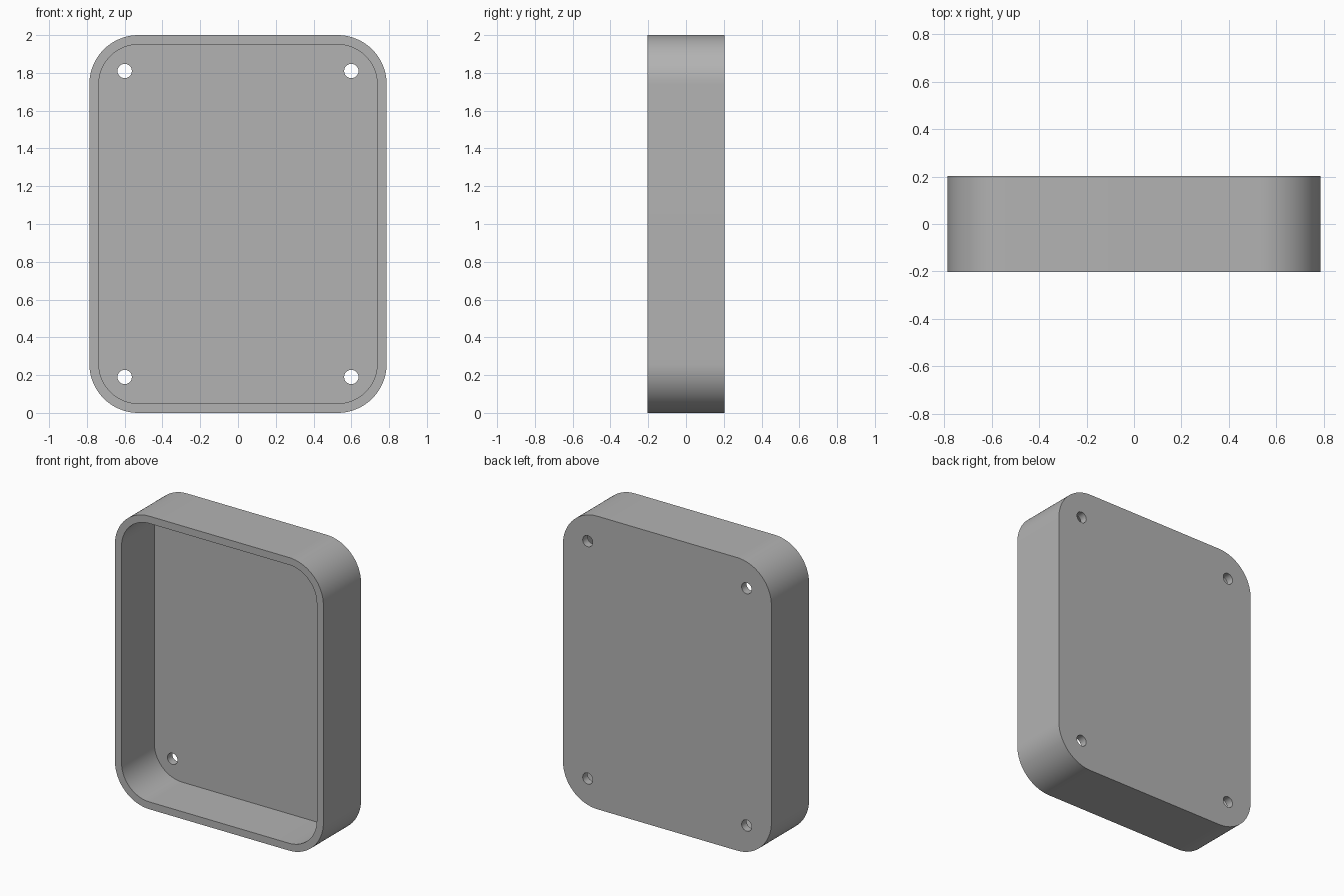
import bpy, bmesh, math

if "Cube" in bpy.data.objects:
    bpy.data.objects.remove(bpy.data.objects["Cube"])

W, H, D = 0.787, 1.0, 0.203      # half width, half height, half depth
R, WALL, FLOOR = 0.26, 0.05, 0.053
SEG = 24

grey = bpy.data.materials.new("grey")
grey.diffuse_color = (0.45, 0.45, 0.45, 1)
grey.use_nodes = True
grey.node_tree.nodes["Principled BSDF"].inputs["Base Color"].default_value = grey.diffuse_color


def ring(bm, inset, y):
    """Rounded rectangle loop in the xz plane."""
    r = R - inset
    verts = []
    for k, (sx, sz) in enumerate([(1, 1), (-1, 1), (-1, -1), (1, -1)]):
        for i in range(SEG + 1):
            a = math.pi / 2 * (k + i / SEG)
            verts.append(bm.verts.new((sx * (W - R) + r * math.cos(a), y,
                                       H + sz * (H - R) + r * math.sin(a))))
    return verts


# open tray: back panel, outer wall, rim, inner wall, inner floor
bm = bmesh.new()
rings = [ring(bm, 0, D), ring(bm, 0, -D), ring(bm, WALL, -D), ring(bm, WALL, D - FLOOR)]
for a, b in zip(rings, rings[1:]):
    n = len(a)
    for i in range(n):
        j = (i + 1) % n
        bm.faces.new((a[i], a[j], b[j], b[i]))
bm.faces.new(rings[0])
bm.faces.new(rings[-1])
bmesh.ops.recalc_face_normals(bm, faces=bm.faces)
mesh = bpy.data.meshes.new("tray")
bm.to_mesh(mesh)
bm.free()
tray = bpy.data.objects.new("tray", mesh)
bpy.context.collection.objects.link(tray)
mesh.materials.append(grey)

# four screw holes through the back panel
for sx in (-1, 1):
    for sz in (-1, 1):
        bpy.ops.mesh.primitive_cylinder_add(vertices=32, radius=0.038, depth=0.2,
                                            location=(sx * 0.6, D, H + sz * 0.81),
                                            rotation=(math.pi / 2, 0, 0))
        cutter = bpy.context.object
        cutter.name = "hole_cutter"
        cutter.data.materials.append(grey)
        mod = tray.modifiers.new("hole", 'BOOLEAN')
        mod.operation = 'DIFFERENCE'
        mod.solver = 'EXACT'
        mod.object = cutter
        bpy.ops.object.select_all(action='DESELECT')
        tray.select_set(True)
        bpy.context.view_layer.objects.active = tray
        bpy.ops.object.modifier_apply(modifier=mod.name)
        bpy.data.objects.remove(cutter)

bpy.ops.object.shade_smooth_by_angle(angle=math.radians(30))
